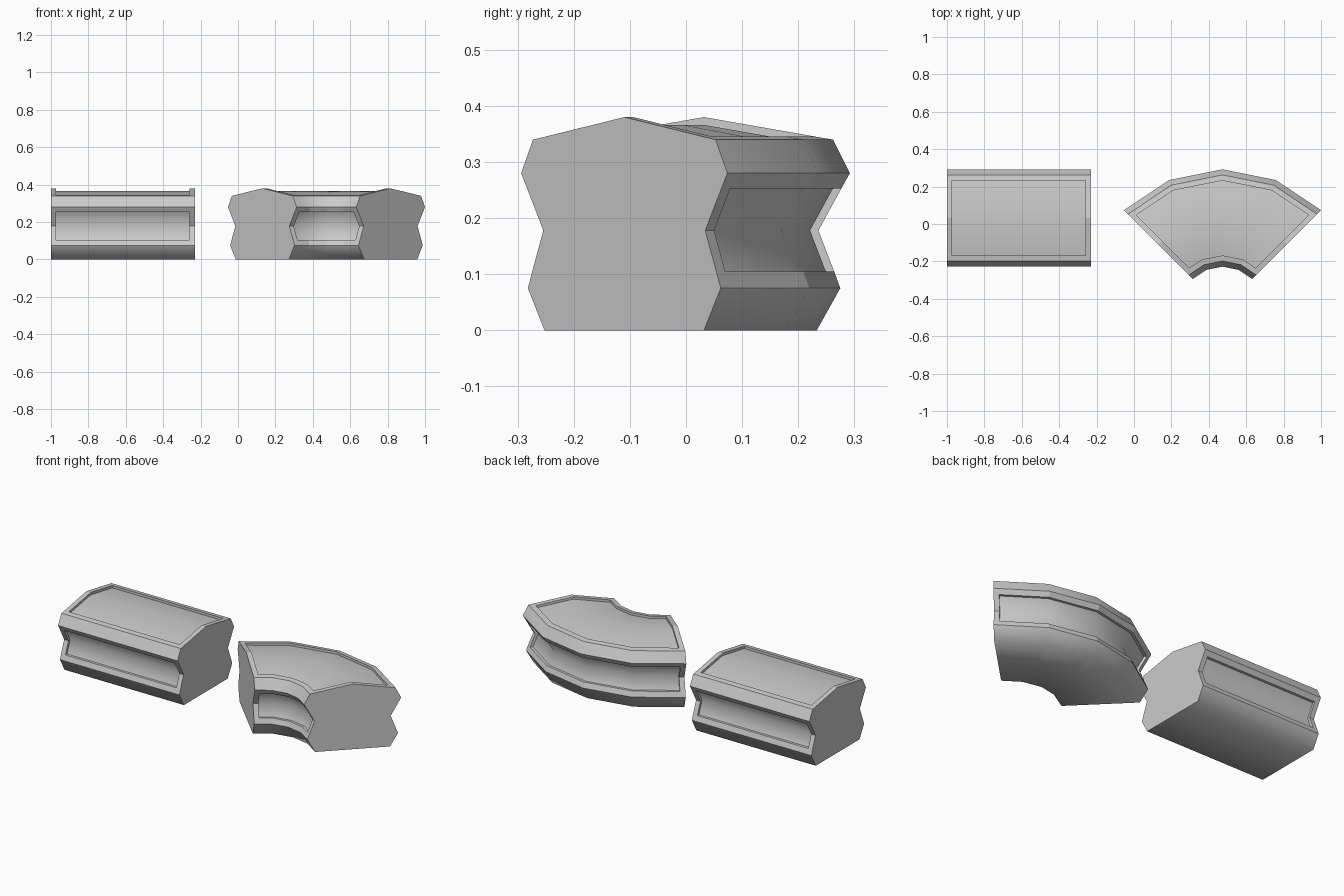
import bpy
import bmesh
from math import sin, cos, radians
from mathutils import Vector

cube = bpy.data.objects.get("Cube")
if cube:
    bpy.data.objects.remove(cube)

stone = bpy.data.materials.new("light_grey_stone")
stone.use_nodes = True
colour = (0.6, 0.6, 0.6, 1)
stone.diffuse_color = colour
stone.node_tree.nodes["Principled BSDF"].inputs["Base Color"].default_value = colour

# Half cross-section from base to ridge: outer (offset, height), recess floor, strip kind
HALF = [
    ((0.201, 0.0), None, "base"),
    ((0.243, 0.075), None, "rim"),
    ((0.232, 0.105), None, "wall"),
    ((0.232, 0.105), (0.217, 0.105), "side_panel"),
    ((0.204, 0.178), (0.189, 0.178), "side_panel"),
    ((0.245, 0.253), (0.230, 0.253), "wall"),
    ((0.245, 0.253), None, "rim"),
    ((0.260, 0.280), None, "shoulder"),
    ((0.230, 0.340), None, "rim"),
    ((0.200, 0.345), None, "wall"),
    ((0.200, 0.345), (0.200, 0.331), "top_panel"),
    ((0.0, 0.380), (0.0, 0.366), None),
]
FLAT = ("rim", "wall")
MARGIN = 0.028
CENTRE_Y = 0.032


def mirrored(points):
    return points + [(-q, z) for q, z in points[-2::-1]]


flush = mirrored([p for p, r, k in HALF])
recess = mirrored([r or p for p, r, k in HALF])
kinds = [k for p, r, k in HALF[:-1]]
kinds = kinds + kinds[::-1] + ["base"]


def build(name, stations):
    """Sweep the section through stations of (place function, section, is_end_border)."""
    bm = bmesh.new()
    cache = {}
    group = {}

    def vert(co):
        key = tuple(round(c, 5) for c in co)
        if key not in cache:
            cache[key] = bm.verts.new(co)
        return cache[key]

    def face(verts, kind):
        unique = list(dict.fromkeys(verts))
        if len(unique) > 2:
            f = bm.faces.new(unique)
            f.smooth = kind not in FLAT
            group[f] = kind

    rings = [[vert(place(q, z)) for q, z in section] for place, section, _ in stations]
    n = len(flush)
    for i in range(len(rings) - 1):
        a, b = rings[i], rings[i + 1]
        for j in range(n):
            kind = kinds[j]
            # panel strips become flat rims at the two ends
            if stations[i][2] and "panel" in kind:
                kind = "rim"
            k = (j + 1) % n
            face([a[j], a[k], b[k], b[j]], kind)
    face(rings[0], "wall")
    face(rings[-1], "wall")

    # Only neighbours within one smooth band blend together
    for e in bm.edges:
        bands = [group[f] for f in e.link_faces]
        e.smooth = len(set(bands)) == 1 and bands[0] not in FLAT
    bmesh.ops.recalc_face_normals(bm, faces=bm.faces[:])
    mesh = bpy.data.meshes.new(name)
    bm.to_mesh(mesh)
    bm.free()
    mesh.materials.append(stone)
    obj = bpy.data.objects.new(name, mesh)
    bpy.context.collection.objects.link(obj)


def with_borders(start, start_in, middle, end_in, end):
    return ([(start, flush, True), (start_in, flush, True), (start_in, recess, False)]
            + [(m, recess, False) for m in middle]
            + [(end_in, recess, True), (end_in, flush, True), (end, flush, True)])


# Straight block
def slice_at(x):
    return lambda q, z: Vector((x, CENTRE_Y + q, z))


LEFT, RIGHT = -1.0, -0.23
build("straight_block", with_borders(
    slice_at(LEFT), slice_at(LEFT + MARGIN), [],
    slice_at(RIGHT - MARGIN), slice_at(RIGHT)))

# Quarter-turn block in four straight facets
RADIUS = 0.485
PIVOT = Vector((0.473, CENTRE_Y - RADIUS, 0))
STEP = 22.5


def spoke(degrees):
    a = radians(degrees)
    return lambda q, z: PIVOT + Vector(((RADIUS + q) * cos(a), (RADIUS + q) * sin(a), z))


def inset_spoke(end, inner):
    def place(q, z):
        t = MARGIN / ((RADIUS + q) * sin(radians(STEP)))
        return end(q, z).lerp(inner(q, z), t)
    return place


spokes = [spoke(135 - STEP * i) for i in range(5)]
build("curved_block", with_borders(
    spokes[0], inset_spoke(spokes[0], spokes[1]), spokes[1:4],
    inset_spoke(spokes[4], spokes[3]), spokes[4]))
